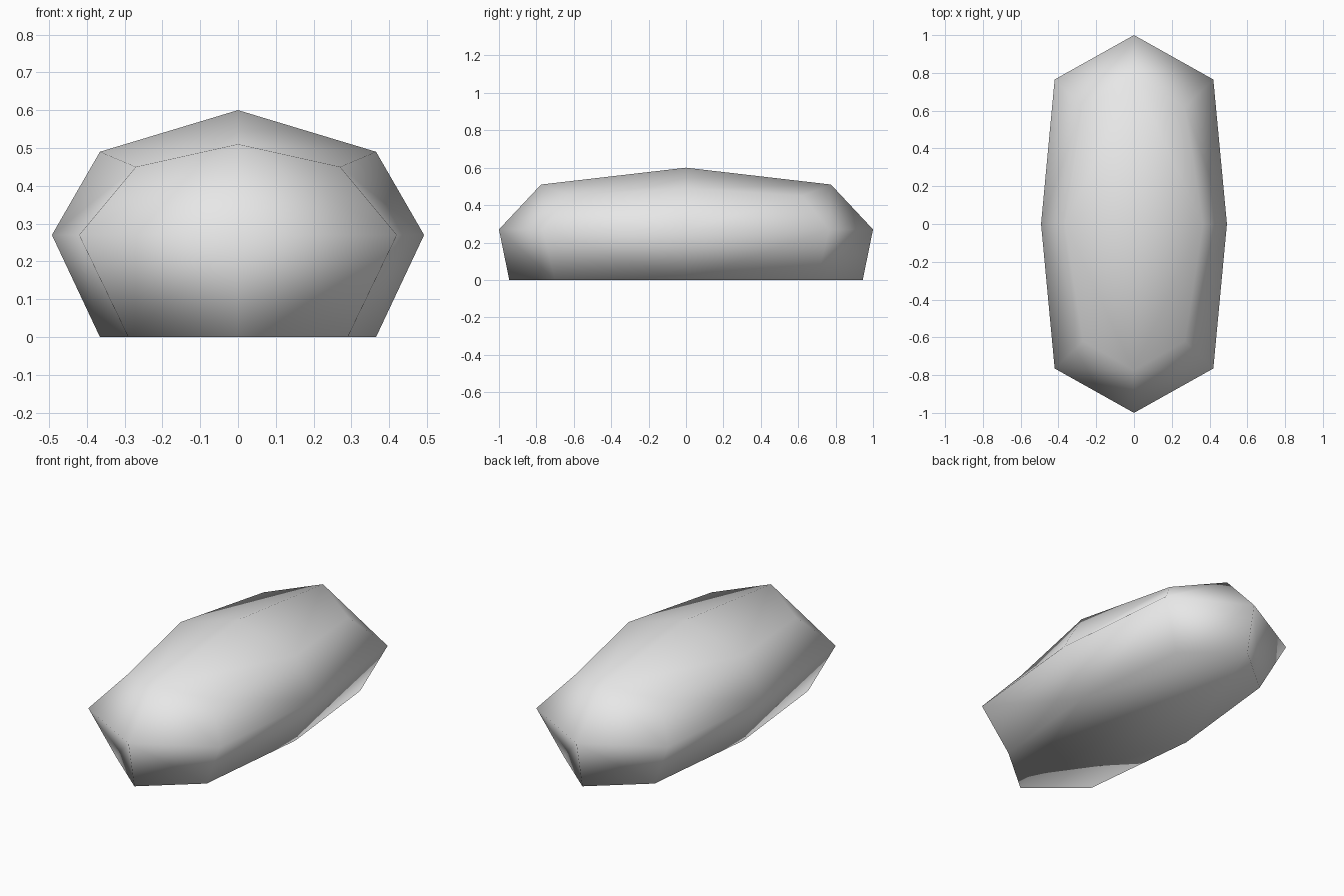
import bpy
import bmesh

cube = bpy.data.objects.get("Cube")
if cube:
    bpy.data.objects.remove(cube, do_unlink=True)

# One grey colour for the whole body
grey = bpy.data.materials.new("plain_grey")
grey.use_nodes = True
colour = (0.8, 0.8, 0.8, 1)
grey.diffuse_color = colour
grey.node_tree.nodes["Principled BSDF"].inputs["Base Color"].default_value = colour

# Quarter cross-sections, from the base up to the ridge
middle = [(0.365, 0, 0), (0.492, 0, 0.27), (0.365, 0, 0.49), (0, 0, 0.6)]
shoulder = [(0.29, 0.70, 0), (0.42, 0.765, 0.27), (0.27, 0.62, 0.45), (0, 0.775, 0.51)]
nose_foot, nose_tip = (0, 0.945, 0), (0, 1, 0.27)

# Long side panels and the two panels of the pointed end
panels = [(middle[i], middle[i + 1], shoulder[i + 1], shoulder[i]) for i in range(3)]
panels.append((shoulder[0], shoulder[1], nose_tip, nose_foot))
panels.append((shoulder[1], shoulder[2], shoulder[3], nose_tip))

# Mirror the quarter to all four corners
bm = bmesh.new()
for sx in (1, -1):
    for sy in (1, -1):
        for panel in panels:
            bm.faces.new([bm.verts.new((x * sx, y * sy, z)) for x, y, z in panel])
bmesh.ops.remove_doubles(bm, verts=bm.verts, dist=0.001)

# Close the flat base
bmesh.ops.holes_fill(bm, edges=[e for e in bm.edges if e.is_boundary], sides=0)
bmesh.ops.recalc_face_normals(bm, faces=bm.faces)
for face in bm.faces:
    face.smooth = True

mesh = bpy.data.meshes.new("faceted_body")
bm.to_mesh(mesh)
bm.free()
mesh.materials.append(grey)
body = bpy.data.objects.new("faceted_body", mesh)
bpy.context.collection.objects.link(body)
